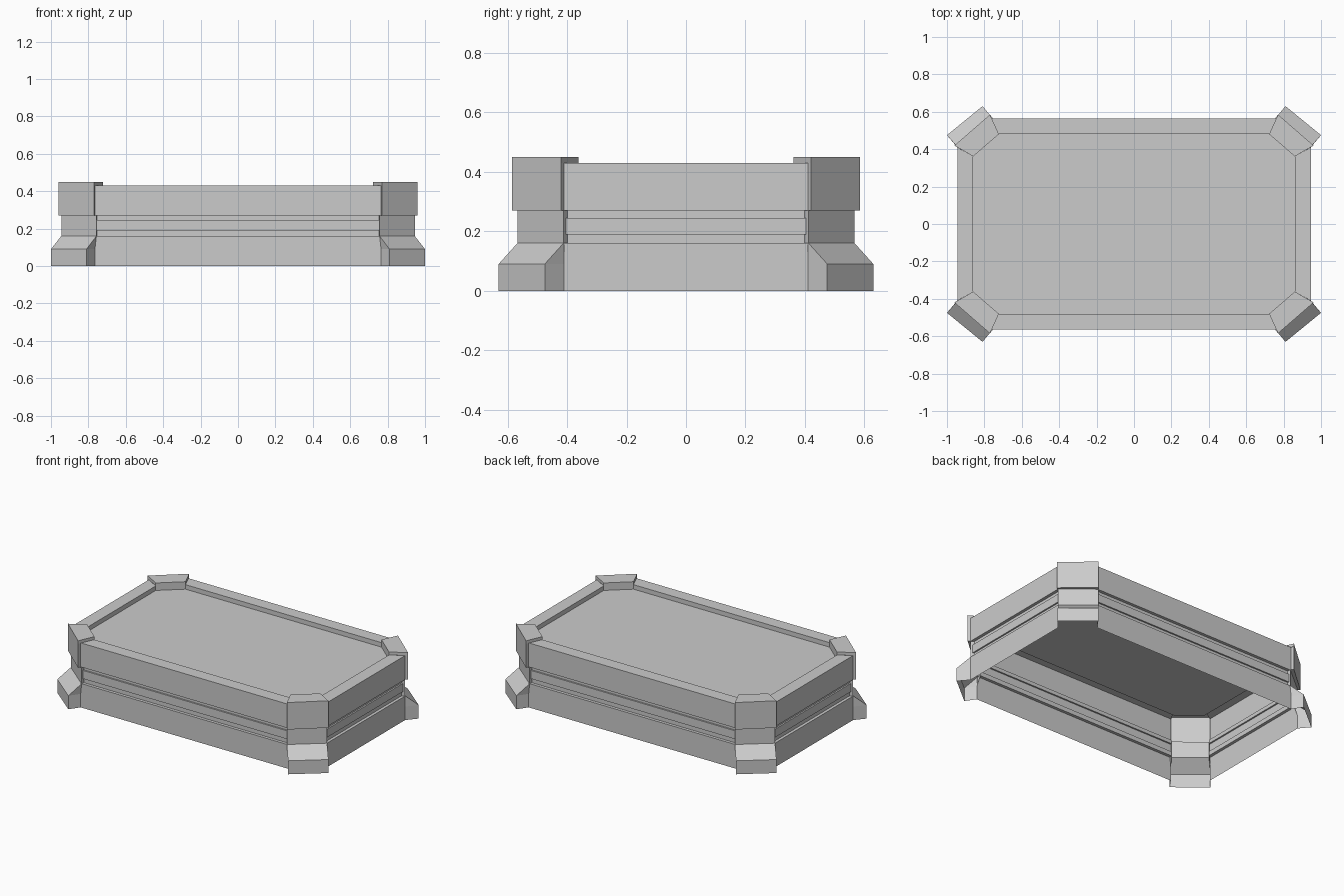
import bpy
import bmesh

if "Cube" in bpy.data.objects:
    bpy.data.objects.remove(bpy.data.objects["Cube"], do_unlink=True)

grey = bpy.data.materials.new("stone_grey")
grey.use_nodes = True
grey.diffuse_color = (0.6, 0.6, 0.6, 1)
grey.node_tree.nodes["Principled BSDF"].inputs["Base Color"].default_value = (0.6, 0.6, 0.6, 1)


def finish(bm, name):
    mesh = bpy.data.meshes.new(name)
    bm.to_mesh(mesh)
    bm.free()
    mesh.materials.append(grey)
    obj = bpy.data.objects.new(name, mesh)
    bpy.context.collection.objects.link(obj)
    return obj


def wall_ends(d):
    """Ends of the front-type and side-type wall for an inset d."""
    return (0.765 - 0.5 * d, 0.565 - d), (0.945 - d, 0.41 - 0.57 * d)


def octagon(bm, d, z):
    (ax, ay), (bx, by) = wall_ends(d)
    pts = [(-ax, -ay), (ax, -ay), (bx, -by), (bx, by),
           (ax, ay), (-ax, ay), (-bx, by), (-bx, -by)]
    return [bm.verts.new((x, y, z)) for x, y in pts]


# Grooved walls and raised rim, open underneath
profile = [(0, 0), (0, 0.16), (0.02, 0.16), (0.02, 0.19), (0.01, 0.19), (0.01, 0.245),
           (0.02, 0.245), (0.02, 0.27), (0, 0.27), (0, 0.43), (0.085, 0.43)]
bm = bmesh.new()
rings = [octagon(bm, d, z) for d, z in profile]
for lo, hi in zip(rings, rings[1:]):
    for i in range(0, 8, 2):
        bm.faces.new((lo[i], lo[i + 1], hi[i + 1], hi[i]))
finish(bm, "walls")

# Recessed top panel
bm = bmesh.new()
top, floor = octagon(bm, 0.085, 0.43), octagon(bm, 0.085, 0.4)
for i in range(8):
    j = (i + 1) % 8
    bm.faces.new((top[i], top[j], floor[j], floor[i]))
bm.faces.new(floor)
finish(bm, "top_panel")

# Corner posts: flared foot, waist and cap, each level an outer edge tied to the walls
foot = ((0.81, 0.63), (1.0, 0.475))
waist = ((0.757, 0.567), (0.945, 0.412))
cap = ((0.77, 0.585), (0.96, 0.42))
levels = [(foot, 0, 0), (foot, 0, 0.09), (waist, 0.02, 0.16), (waist, 0.02, 0.27),
          (cap, 0, 0.27), (cap, 0, 0.43)]


def corner_post(name, sx, sy):
    bm = bmesh.new()

    def row(edge, d, z):
        a, b = wall_ends(d)
        return [bm.verts.new((sx * x, sy * y, z)) for x, y in (a, *edge, b)]

    rows = [row(*lv) for lv in levels]
    for lo, hi in zip(rows, rows[1:]):
        for i in range(3):
            bm.faces.new((lo[i], hi[i], hi[i + 1], lo[i + 1]))
    # Cap slab reaching over the rim
    low, high = row(cap, 0.085, 0.43), row(cap, 0.085, 0.45)
    for i in range(4):
        j = (i + 1) % 4
        bm.faces.new((low[i], high[i], high[j], low[j]))
    bm.faces.new(high[::-1])
    if sx * sy < 0:
        bmesh.ops.reverse_faces(bm, faces=bm.faces[:])
    finish(bm, name)


for sy, end in ((-1, "front"), (1, "back")):
    for sx, side in ((1, "left"), (-1, "right")):
        corner_post(f"{end}_{side}_post", sx, sy)
